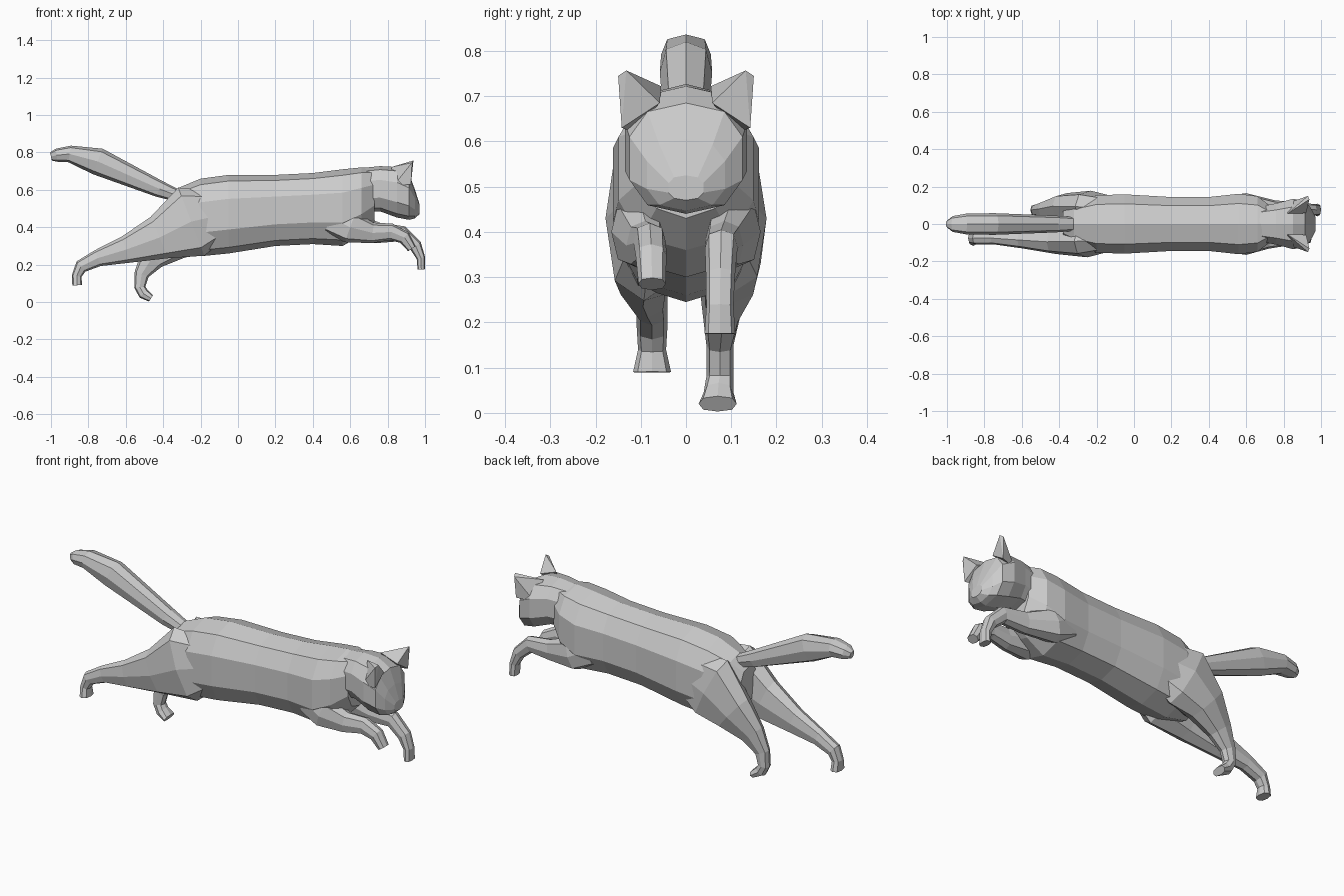
import bpy, bmesh
from math import sin, cos, pi
from mathutils import Vector

if "Cube" in bpy.data.objects:
    bpy.data.objects.remove(bpy.data.objects["Cube"])


def to_object(name, bm):
    bmesh.ops.recalc_face_normals(bm, faces=bm.faces)
    mesh = bpy.data.meshes.new(name)
    bm.to_mesh(mesh)
    bm.free()
    ob = bpy.data.objects.new(name, mesh)
    bpy.context.collection.objects.link(ob)
    return ob


def loft(name, rings):
    """Skin a list of rings (lists of points) and cap both ends."""
    bm = bmesh.new()
    loops = [[bm.verts.new(p) for p in r] for r in rings]
    n = len(loops[0])
    for a, b in zip(loops, loops[1:]):
        for i in range(n):
            j = (i + 1) % n
            bm.faces.new((a[i], a[j], b[j], b[i]))
    bm.faces.new(loops[0])
    bm.faces.new(loops[-1])
    return to_object(name, bm)


def spow(v, p):
    return (abs(v) ** p) * (1 if v > 0 else -1)


def trunk(name, secs, n=10, p=0.8):
    """Upright sections: x, top z, bottom z, half width."""
    rings = []
    for x, zt, zb, w in secs:
        rings.append([(x, w * spow(sin(2 * pi * i / n), p),
                       (zt + zb) / 2 + (zt - zb) / 2 * spow(cos(2 * pi * i / n), p))
                      for i in range(n)])
    return loft(name, rings)


def limb(name, pts, n=8):
    """Sections square to the path: x, y, z, half width, half thickness."""
    rings = []
    for k, (x, y, z, w, t) in enumerate(pts):
        a, b = pts[max(k - 1, 0)], pts[min(k + 1, len(pts) - 1)]
        d = Vector((b[0] - a[0], 0, b[2] - a[2])).normalized()
        up = Vector((-d.z, 0, d.x))
        rings.append([Vector((x, y + w * spow(sin(2 * pi * i / n), .8), z))
                      + up * t * spow(cos(2 * pi * i / n), .8) for i in range(n)])
    return loft(name, rings)


# torso
body = trunk("cat_body", [
    (-.38, .55, .36, .07), (-.32, .61, .27, .12), (-.20, .66, .245, .16),
    (-.05, .68, .26, .165), (.20, .68, .30, .15), (.40, .69, .31, .15),
    (.56, .71, .30, .168), (.66, .72, .36, .155), (.73, .715, .43, .10)])

# head
parts = [trunk("head", [
    (.64, .715, .48, .09), (.76, .727, .485, .115), (.85, .722, .452, .14),
    (.915, .685, .44, .13), (.945, .605, .447, .09), (.97, .525, .47, .04)])]

# ears
for name, s in (("ear_left", 1), ("ear_right", -1)):
    bm = bmesh.new()
    for x, y, z in [(.92, .058, .685), (.925, .142, .63), (.82, .055, .722),
                    (.83, .115, .62), (.938, .132, .757), (.93, .150, .745)]:
        bm.verts.new((x, s * y, z))
    bmesh.ops.convex_hull(bm, input=bm.verts)
    parts.append(to_object(name, bm))

# tail
parts.append(limb("tail", [
    (-.30, 0, .56, .035, .03), (-.42, 0, .605, .045, .045),
    (-.75, 0, .752, .058, .073), (-.90, 0, .792, .055, .045),
    (-.97, 0, .785, .042, .035), (-1.0, 0, .778, .018, .022)]))

# hind legs, one stretched back and one pushing down
parts.append(limb("hind_leg_right", [
    (-.12, -.085, .46, .06, .14), (-.25, -.093, .43, .085, .195),
    (-.42, -.095, .345, .065, .12), (-.60, -.085, .28, .045, .073),
    (-.75, -.075, .235, .034, .045), (-.84, -.075, .19, .034, .036),
    (-.862, -.075, .14, .031, .026), (-.86, -.075, .09, .042, .026)]))
parts.append(limb("hind_leg_left", [
    (-.10, .085, .46, .06, .14), (-.23, .093, .43, .085, .19),
    (-.36, .095, .33, .07, .12), (-.46, .08, .235, .045, .07),
    (-.515, .075, .15, .03, .04), (-.525, .075, .08, .03, .03),
    (-.505, .072, .045, .033, .03), (-.465, .07, .02, .042, .02)]))

# front legs reaching forward
parts.append(limb("front_leg_right", [
    (.50, -.10, .45, .05, .09), (.60, -.105, .40, .06, .085),
    (.72, -.09, .37, .042, .055), (.82, -.08, .375, .036, .045),
    (.89, -.077, .345, .034, .036), (.93, -.075, .285, .03, .024)]))
parts.append(limb("front_leg_left", [
    (.50, .10, .45, .05, .09), (.60, .105, .40, .06, .085),
    (.75, .085, .37, .042, .055), (.88, .078, .365, .036, .042),
    (.95, .076, .30, .032, .034), (.978, .075, .235, .03, .023),
    (.98, .075, .175, .034, .02)]))

# merge all parts into one skin
bpy.context.view_layer.objects.active = body
for ob in parts:
    mod = body.modifiers.new("union", 'BOOLEAN')
    mod.operation = 'UNION'
    mod.solver = 'EXACT'
    mod.object = ob
    bpy.ops.object.modifier_apply(modifier=mod.name)
    bpy.data.objects.remove(ob)
